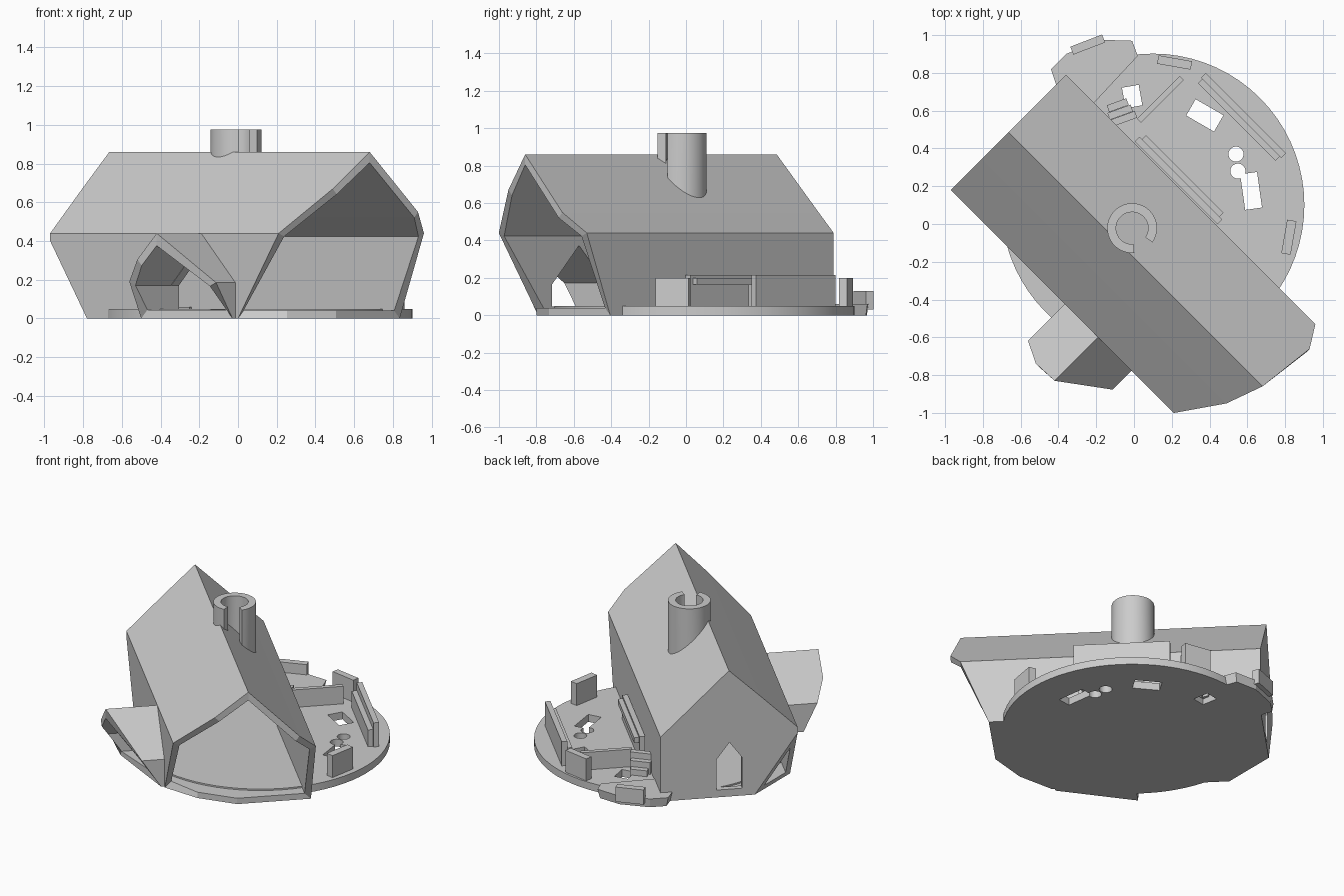
import bpy, bmesh, math
from mathutils import Vector

if "Cube" in bpy.data.objects:
    bpy.data.objects.remove(bpy.data.objects["Cube"])

grey = bpy.data.materials.new("plain grey")
grey.use_nodes = True
grey.diffuse_color = (0.6, 0.6, 0.6, 1)
grey.node_tree.nodes["Principled BSDF"].inputs["Base Color"].default_value = (0.6, 0.6, 0.6, 1)


def finish(name, bm):
    bmesh.ops.recalc_face_normals(bm, faces=bm.faces)
    mesh = bpy.data.meshes.new(name)
    bm.to_mesh(mesh)
    bm.free()
    mesh.materials.append(grey)
    obj = bpy.data.objects.new(name, mesh)
    bpy.context.collection.objects.link(obj)
    return obj


def diagonal(u, v, z):
    """House axes (u along the ridge, v across) to world axes."""
    s = math.sqrt(0.5)
    return Vector(((u + v) * s, (v - u) * s, z))


def loft(name, rings, closed=False):
    """Join rings of points; cap both ends, or join last to first."""
    bm = bmesh.new()
    vs = [[bm.verts.new(p) for p in ring] for ring in rings]
    n = len(vs[0])
    pairs = list(zip(vs, vs[1:])) + ([(vs[-1], vs[0])] if closed else [])
    for a, b in pairs:
        for i in range(n):
            j = (i + 1) % n
            bm.faces.new((a[i], a[j], b[j], b[i]))
    if not closed:
        bm.faces.new(vs[0])
        bm.faces.new(vs[-1])
    return finish(name, bm)


def prism(name, pts, z0, z1, foot=1.0):
    c = sum((Vector(p) for p in pts), Vector((0, 0))) / len(pts)
    low = [c + (Vector(p) - c) * foot for p in pts]
    return loft(name, [[(p.x, p.y, z0) for p in low], [(x, y, z1) for x, y in pts]])


def circle(x, y, r, n=32):
    return [(x + r * math.cos(math.tau * i / n), y + r * math.sin(math.tau * i / n)) for i in range(n)]


def box(name, x, y, lx, ly, z0, z1, turn=0):
    c, s = math.cos(math.radians(turn)), math.sin(math.radians(turn))
    pts = [(x + a * lx / 2 * c - b * ly / 2 * s, y + a * lx / 2 * s + b * ly / 2 * c)
           for a, b in ((-1, -1), (1, -1), (1, 1), (-1, 1))]
    return prism(name, pts, z0, z1)


def inset(profile, t):
    """Shrink a counter-clockwise profile by t with mitred corners."""
    out = []
    for i, p in enumerate(profile):
        p0, p1, p2 = (Vector(q[:2]) for q in (profile[i - 1], p, profile[(i + 1) % len(profile)]))
        d1, d2 = (p1 - p0).normalized(), (p2 - p1).normalized()
        n1, n2 = Vector((-d1.y, d1.x)), Vector((-d2.y, d2.x))
        m = (n1 + n2) / (1 + n1.dot(n2)) * t
        out.append((p1.x + m.x, p1.y + m.y, p[2]))
    return out


def shell(name, profile, start, t, place):
    """Hollow body, closed at its start and open at its uneven far end."""
    inner = inset(profile, t)
    return loft(name, [[place(a, z, start) for a, z, e in profile],
                       [place(a, z, e) for a, z, e in profile],
                       [place(a, z, e) for a, z, e in inner],
                       [place(a, z, start + t) for a, z, e in inner]])


def cut(obj, cutter):
    cutter.hide_render = True
    cutter.hide_set(True)
    mod = obj.modifiers.new("cut", 'BOOLEAN')
    mod.operation = 'DIFFERENCE'
    mod.solver = 'EXACT'
    mod.object = cutter


def apply_cuts(obj, cutters):
    for c in cutters:
        cut(obj, c)
    bpy.context.view_layer.update()
    result = bpy.data.meshes.new_from_object(obj.evaluated_get(bpy.context.evaluated_depsgraph_get()))
    obj.modifiers.clear()
    obj.data = result


# Main house: width, height, and where the open gable ends
house_profile = [(-0.559, 0, 0.559), (-0.387, 0, 0.745), (-0.16, 0, 0.876), (0.304, 0, 0.877),
                 (0.304, 0.44, 1.054), (0.19, 0.55, 1.125), (-0.127, 0.86, 1.089),
                 (-0.325, 0.67, 1.018), (-0.559, 0.44, 0.856)]
house = shell("house", house_profile, -0.813, 0.04, lambda a, z, e: diagonal(e, a, z))

# Side annex with its own open gable
annex_profile = [(0.04, 0, 0.747), (0.54, 0, 0.58), (0.54, 0.185, 0.70),
                 (0.29, 0.44, 0.884), (0.155, 0.305, 0.89), (0.04, 0.19, 0.834)]
annex = shell("annex", annex_profile, 0.53, 0.045, lambda a, z, e: diagonal(a, -e, z))

# Passage, pointed doorway and trimmed corner
hole = inset(annex_profile, 0.047)
passage = loft("passage_cutter", [[diagonal(a, -e, z) for a, z, _ in hole] for e in (0.45, 0.585)])
arch = [(-0.21, 0.05), (-0.05, 0.05), (-0.05, 0.26), (-0.13, 0.37), (-0.21, 0.26)]
doorway = loft("doorway_cutter", [[diagonal(u, v, z) for v, z in arch] for u in (-0.9, -0.7)])
wedge = [(-0.97, 0.40), (-0.7515, -0.06), (-1.3, -0.06), (-1.3, 0.40)]
corner = loft("corner_cutter", [[(x, y, z) for x, z in wedge] for y in (-1, 1)])
apply_cuts(house, [passage, doorway, corner])
apply_cuts(annex, [passage])

# Chimney: a ring with a slot, its foot following the roof
rings = []
for i in range(33):
    a = math.radians(-35 + 310 * i / 32)
    ring = []
    for r, top in ((0.085, 0), (0.085, 1), (0.132, 1), (0.132, 0)):
        x, y = -0.01 + r * math.cos(a), -0.022 + r * math.sin(a)
        foot = 0.83 - 0.975 * abs((x + y) * math.sqrt(0.5) + 0.127)
        ring.append((x, y, 0.975 if top else foot))
    rings.append(ring)
chimney = loft("chimney", rings)

# Round base with openings through it
base = prism("round_base", circle(0.1, 0.1, 0.802, 72), 0, 0.05)
holes = [prism("round_hole_cutter", circle(0.54, 0.37, 0.04), -0.1, 0.2),
         prism("small_hole_cutter", circle(0.55, 0.28, 0.04), -0.1, 0.2),
         box("square_hole_cutter", -0.01, 0.675, 0.09, 0.11, -0.1, 0.2, 10),
         box("wide_hole_cutter", 0.375, 0.575, 0.17, 0.10, -0.1, 0.2, -30),
         box("tall_hole_cutter", 0.62, 0.175, 0.09, 0.19, -0.1, 0.2, 8)]
apply_cuts(base, holes)

# Rear ledge and its plate
prism("rear_ledge", [(-0.44, 0.82), (-0.36, 0.90), (-0.17, 0.975), (-0.01, 0.97),
                     (0.02, 0.89), (-0.25, 0.60), (-0.41, 0.73)], 0, 0.06, 0.94)
box("rear_plate", -0.245, 0.95, 0.18, 0.045, 0.03, 0.13, 21)

# Upright blocks at the rim
box("rear_block", 0.215, 0.855, 0.18, 0.045, 0.04, 0.2, -10)
box("side_block", 0.82, -0.07, 0.05, 0.18, 0.04, 0.2, -10)

# Long walls with a shelf or bench along them
box("outer_wall", 0.58, 0.575, 0.60, 0.035, 0.04, 0.215, -45)
box("outer_bench", 0.556, 0.551, 0.58, 0.034, 0.04, 0.165, -45)
box("inner_wall", 0.235, 0.23, 0.62, 0.035, 0.04, 0.215, -45)
box("inner_shelf", 0.258, 0.253, 0.58, 0.032, 0.165, 0.2, -45)
box("cross_wall", 0.14, 0.66, 0.32, 0.03, 0.04, 0.17, 45)

# Steps beside the square opening
for i in range(3):
    box(f"step_{i + 1}", -0.06 - 0.013 * i, 0.555 + 0.037 * i, 0.15 - 0.02 * i, 0.038,
        0.04, 0.17 - 0.04 * i, 20)

# Smooth only the round parts
for obj in (base, chimney):
    bpy.ops.object.select_all(action='DESELECT')
    obj.select_set(True)
    bpy.context.view_layer.objects.active = obj
    bpy.ops.object.shade_smooth_by_angle(angle=math.radians(30))
